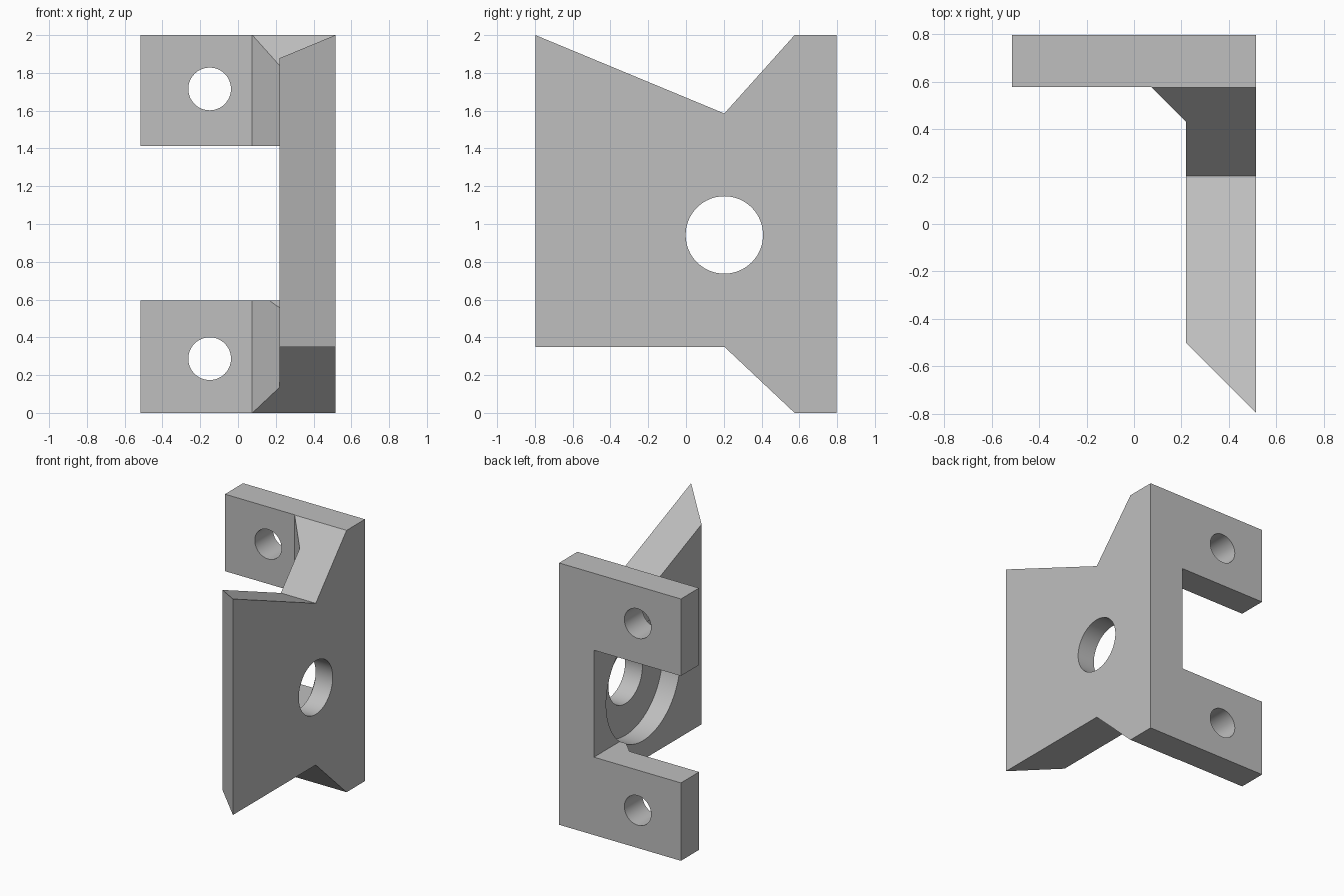
import bpy
import bmesh
from math import radians
from mathutils import Matrix, Vector

cube = bpy.data.objects.get("Cube")
if cube:
    bpy.data.objects.remove(cube, do_unlink=True)

grey = bpy.data.materials.new("plain grey")
grey.use_nodes = True
grey.diffuse_color = (0.52, 0.52, 0.52, 1)
grey.node_tree.nodes["Principled BSDF"].inputs["Base Color"].default_value = grey.diffuse_color


def make_object(name, bm):
    bmesh.ops.recalc_face_normals(bm, faces=bm.faces)
    mesh = bpy.data.meshes.new(name)
    bm.to_mesh(mesh)
    bm.free()
    mesh.materials.append(grey)
    obj = bpy.data.objects.new(name, mesh)
    bpy.context.collection.objects.link(obj)
    return obj


def prism(name, points, direction):
    """Extrude a closed outline along a direction."""
    bm = bmesh.new()
    face = bm.faces.new([bm.verts.new(p) for p in points])
    out = bmesh.ops.extrude_face_region(bm, geom=[face])
    verts = [g for g in out["geom"] if isinstance(g, bmesh.types.BMVert)]
    bmesh.ops.translate(bm, verts=verts, vec=Vector(direction))
    return make_object(name, bm)


def cylinder(name, centre, radius, length, axis):
    bm = bmesh.new()
    turn = Matrix.Rotation(radians(90), 4, "Y" if axis == "X" else "X")
    bmesh.ops.create_cone(bm, cap_ends=True, segments=64, radius1=radius, radius2=radius,
                          depth=length, matrix=Matrix.Translation(centre) @ turn)
    return make_object(name, bm)


def combine(target, tool, operation):
    """Apply a boolean and discard the tool."""
    tool.hide_render = True
    mod = target.modifiers.new(operation, "BOOLEAN")
    mod.operation = operation
    mod.solver = "EXACT"
    mod.object = tool
    bpy.ops.object.select_all(action="DESELECT")
    bpy.context.view_layer.objects.active = target
    target.select_set(True)
    bpy.ops.object.modifier_apply(modifier=mod.name)
    bpy.data.objects.remove(tool, do_unlink=True)


# Angle bracket: L footprint with inner corner gusset and bevelled front edge
half_x, half_y, inner = 0.515, 0.797, 0.22
footprint = [(-half_x, half_y), (-half_x, 0.578), (0.073, 0.578), (inner, 0.431),
             (inner, -0.502), (half_x, -half_y), (half_x, half_y)]
bracket = prism("angle_bracket", [(x, y, -0.1) for x, y in footprint], (0, 0, 2.2))

# Side silhouette: sloped top with V notch, raised lower edge
silhouette = [(-0.9, 2.043), (-0.797, 2), (0.203, 1.585), (0.575, 2), (1, 2),
              (1, 0), (0.575, 0), (0.203, 0.35), (-0.9, 0.35)]
combine(bracket, prism("silhouette", [(-1, y, z) for y, z in silhouette], (2, 0, 0)), "INTERSECT")

# Rectangular gap between the two mounting tabs
gap = [(-1, 0.595), (inner, 0.595), (inner, 1.412), (-1, 1.412)]
combine(bracket, prism("gap", [(x, -1, z) for x, z in gap], (0, 2, 0)), "DIFFERENCE")

# Round recess on the inside of the side plate, and the hole through it
floor = 0.37
combine(bracket, cylinder("recess", (floor - 0.5, 0.203, 0.942), 0.447, 1, "X"), "DIFFERENCE")
combine(bracket, cylinder("main_hole", (0.4, 0.203, 0.942), 0.205, 1, "X"), "DIFFERENCE")

# Mounting holes in the tabs
for z in (0.287, 1.715):
    combine(bracket, cylinder("mounting_hole", (-0.15, 0.7, z), 0.113, 1, "Y"), "DIFFERENCE")

bpy.ops.object.shade_smooth_by_angle(angle=radians(30))
